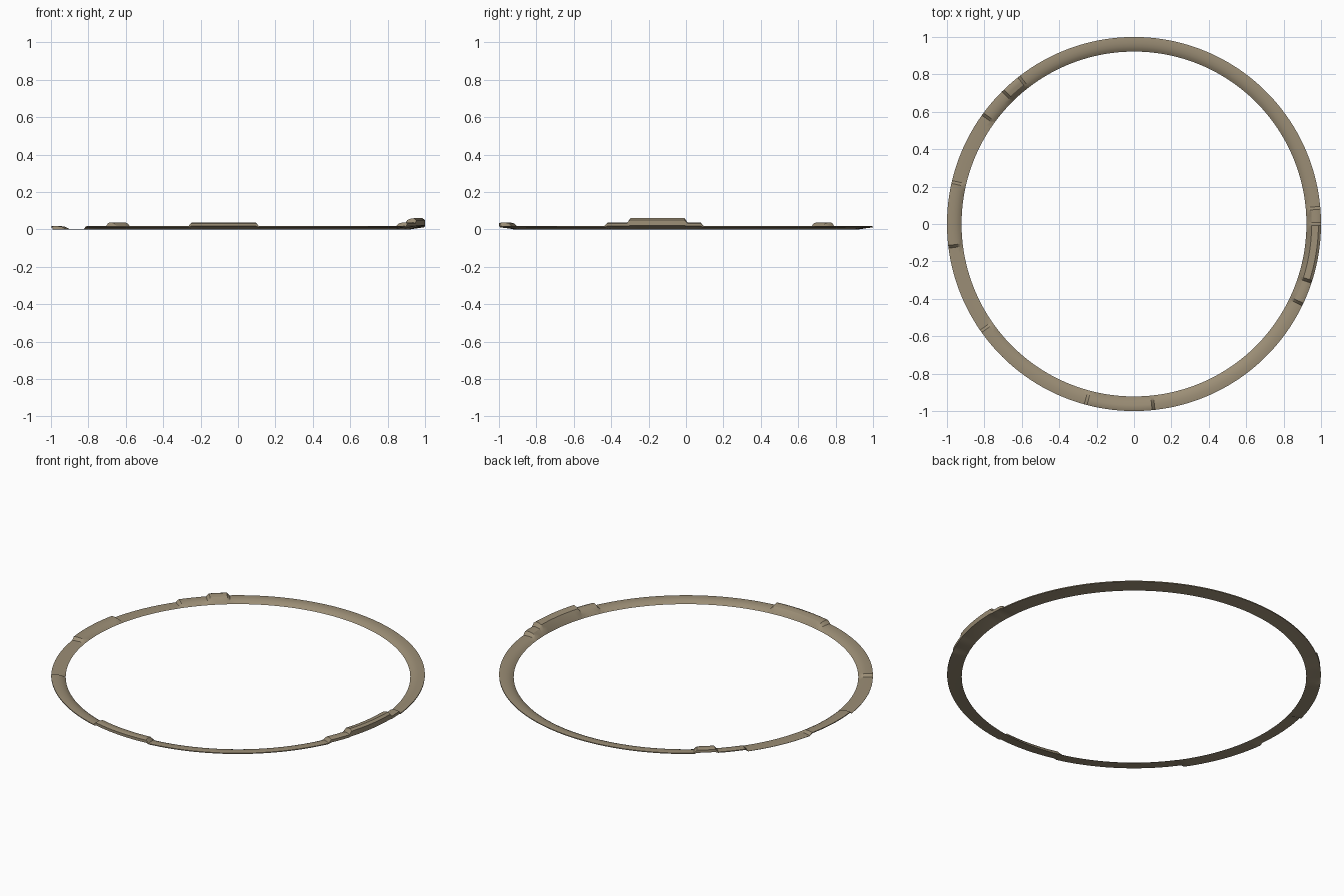
import bpy, bmesh, math

if "Cube" in bpy.data.objects:
    bpy.data.objects.remove(bpy.data.objects["Cube"])

# Terraced ring: (start angle, end angle, level) round the hoop, in degrees
SECTIONS = [(5, 128, 1), (128, 134.5, 2), (134.5, 144, 1), (144, 167, 0),
            (167, 187, 1), (187, 215, 0), (215, 255, 1), (255, 276, 2),
            (276, 334.5, 1), (334.5, 342, 2), (342, 360, 3), (360, 365, 2)]
TOP = [0.002, 0.018, 0.038, 0.06]      # rim height of each level
UNDER = [0.0, 0.011, 0.017, 0.02]      # outer underside height of each level
RAMP = 0.45                            # half width of the step ramps, degrees


def cross_section(level):
    """Closed (radius, height) outline: inner bank, top, outer edge, underside."""
    h, b = TOP[level], UNDER[level]
    return [(0.922, 0.0), (0.934, h * 0.45), (0.950, h * 0.85), (0.968, h * 0.96),
            (0.986, h), (1.0, b + (h - b) * 0.75), (1.0, b), (0.965, b * 0.6)]


# Stations along the hoop, closely paired at each step
stations = []
for start, end, level in SECTIONS:
    a, b = start + RAMP, end - RAMP
    n = max(2, round((b - a) / 2))
    stations += [(a + (b - a) * i / n, level) for i in range(n + 1)]

# Sweep the outline round the circle
bm = bmesh.new()
loops = []
for deg, level in stations:
    t = math.radians(deg)
    loops.append([bm.verts.new((r * math.cos(t), r * math.sin(t), z))
                  for r, z in cross_section(level)])
for i, cur in enumerate(loops):
    nxt = loops[(i + 1) % len(loops)]
    for j in range(len(cur)):
        k = (j + 1) % len(cur)
        bm.faces.new((cur[j], nxt[j], nxt[k], cur[k]))
bmesh.ops.recalc_face_normals(bm, faces=bm.faces)

mesh = bpy.data.meshes.new("terraced_ring")
bm.to_mesh(mesh)
bm.free()
ring = bpy.data.objects.new("terraced_ring", mesh)
bpy.context.collection.objects.link(ring)

# Khaki stone colour
mat = bpy.data.materials.new("khaki")
mat.diffuse_color = (0.33, 0.27, 0.18, 1)
mat.use_nodes = True
mat.node_tree.nodes["Principled BSDF"].inputs["Base Color"].default_value = mat.diffuse_color
mesh.materials.append(mat)

bpy.context.view_layer.objects.active = ring
ring.select_set(True)
bpy.ops.object.shade_smooth_by_angle(angle=math.radians(30))
